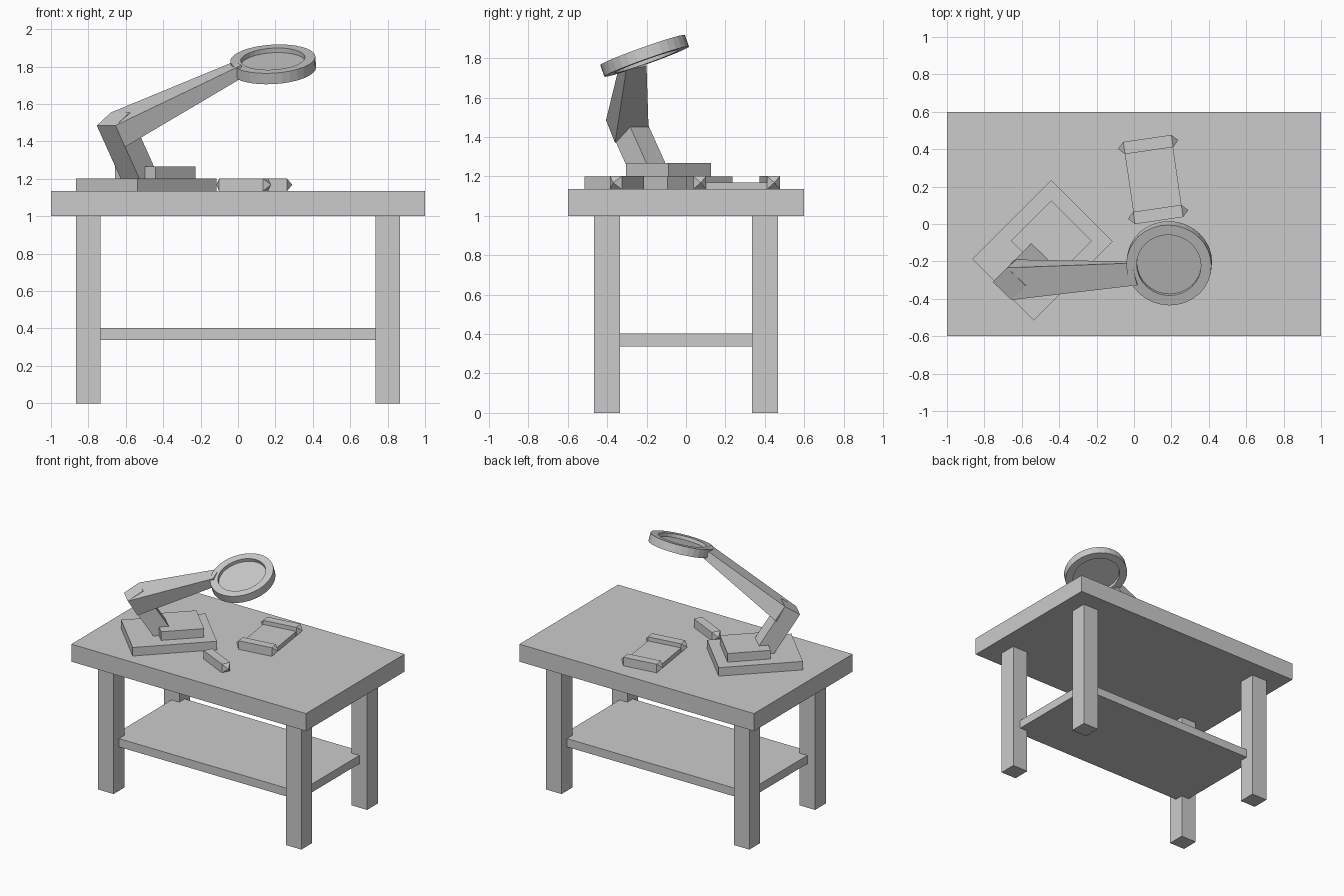
import bpy, bmesh
from math import radians, cos, sin, pi
from mathutils import Vector, Matrix

if "Cube" in bpy.data.objects:
    bpy.data.objects.remove(bpy.data.objects["Cube"])


def mesh_object(name, verts, faces, matrix=None):
    bm = bmesh.new()
    vs = [bm.verts.new(v) for v in verts]
    for f in faces:
        bm.faces.new([vs[i] for i in f])
    bmesh.ops.recalc_face_normals(bm, faces=bm.faces)
    me = bpy.data.meshes.new(name)
    bm.to_mesh(me)
    bm.free()
    ob = bpy.data.objects.new(name, me)
    bpy.context.collection.objects.link(ob)
    if matrix is not None:
        ob.matrix_world = matrix
    return ob


def loft(name, a, b):
    """Solid between two four-point sections."""
    sides = [(i, (i + 1) % 4, 4 + (i + 1) % 4, 4 + i) for i in range(4)]
    return mesh_object(name, a + b, [(0, 1, 2, 3), (4, 5, 6, 7)] + sides)


def box(name, center, size, turn=0):
    x, y, z = (s / 2 for s in size)
    ring = [(-x, -y), (x, -y), (x, y), (-x, y)]
    ob = loft(name, [(p, q, -z) for p, q in ring], [(p, q, z) for p, q in ring])
    ob.matrix_world = Matrix.Translation(center) @ Matrix.Rotation(radians(turn), 4, 'Z')
    return ob


def pointed_bar(name, x, y, turn):
    """Square bar with a shallow pyramid on both ends."""
    h, r, tip = 0.13, 0.033, 0.163
    sq = [(-r, -r), (r, -r), (r, r), (-r, r)]
    verts = [(-h, p, q) for p, q in sq] + [(h, p, q) for p, q in sq] + [(-tip, 0, 0), (tip, 0, 0)]
    faces = []
    for i in range(4):
        j = (i + 1) % 4
        faces += [(i, j, 4 + j, 4 + i), (i, j, 8), (4 + i, 4 + j, 9)]
    return mesh_object(name, verts, faces,
                       Matrix.Translation((x, y, 1.168)) @ Matrix.Rotation(radians(turn), 4, 'Z'))


# Table
box("table_top", (0, 0, 1.0675), (2, 1.2, 0.135))
for sx, xn in ((-1, "left"), (1, "right")):
    for sy, yn in ((-1, "front"), (1, "back")):
        box(f"{yn}_{xn}_leg", (0.8 * sx, 0.4 * sy, 0.5), (0.132, 0.132, 1.0))
box("shelf", (0, 0, 0.37), (1.6, 0.8, 0.064))

# Lamp base, two stacked blocks
box("lamp_base", (-0.49, -0.14, 1.1675), (0.597, 0.465, 0.066), 45)
box("lamp_base_block", (-0.442, -0.09, 1.232), (0.305, 0.305, 0.07), 45)

# Lower arm: leaning square bar with a cap square to its axis
lean = Vector((-0.45, -0.45, 1))
left, front = Vector((-0.755, -0.31, 1.485)), Vector((-0.655, -0.406, 1.485))
step = Vector((0.076, 0.076, 0.07))
cap = [left, front, front + step, left + step]
loft("lower_arm", [p - lean * (p.z - 1.17) for p in cap], cap)

# Upper arm: tapered bar from the elbow to the head
start = [front, left + step, Vector((-0.638, -0.19, 1.444)), Vector((-0.604, -0.36, 1.37))]
end = [Vector(p) for p in ((-0.005, -0.33, 1.797), (-0.037, -0.21, 1.82),
                           (-0.03, -0.2, 1.75), (0.0, -0.305, 1.727))]
loft("upper_arm", start, [e + (e - s) * 0.035 for s, e in zip(start, end)])

# Lamp head: tilted ring with a recessed disc on both sides
n = 32
profile = [(0.172, 0.005), (0.172, 0.031), (0.228, 0.031),
           (0.228, -0.031), (0.172, -0.031), (0.172, -0.005)]
verts = [(r * cos(2 * pi * i / n), r * sin(2 * pi * i / n), z)
         for r, z in profile for i in range(n)]
faces = [(k * n + i, k * n + (i + 1) % n, (k + 1) * n + (i + 1) % n, (k + 1) * n + i)
         for k in range(5) for i in range(n)]
faces += [tuple(range(n)), tuple(range(5 * n, 6 * n))]
tilt = Vector((0, 0, 1)).rotation_difference(Vector((-0.06, -0.356, 1))).to_matrix().to_4x4()
mesh_object("lamp_head", verts, faces, Matrix.Translation((0.188, -0.21, 1.812)) @ tilt)

# Scroll-like tray: two bars joined by a thin plate
pointed_bar("tray_back_bar", 0.076, 0.425, 8.3)
pointed_bar("tray_front_bar", 0.129, 0.051, 8.3)
box("tray_plate", (0.1025, 0.238, 1.1525), (0.26, 0.36, 0.035), 8.3)

# Loose bar beside the base
pointed_bar("loose_bar", 0.03, -0.299, -25.8)
